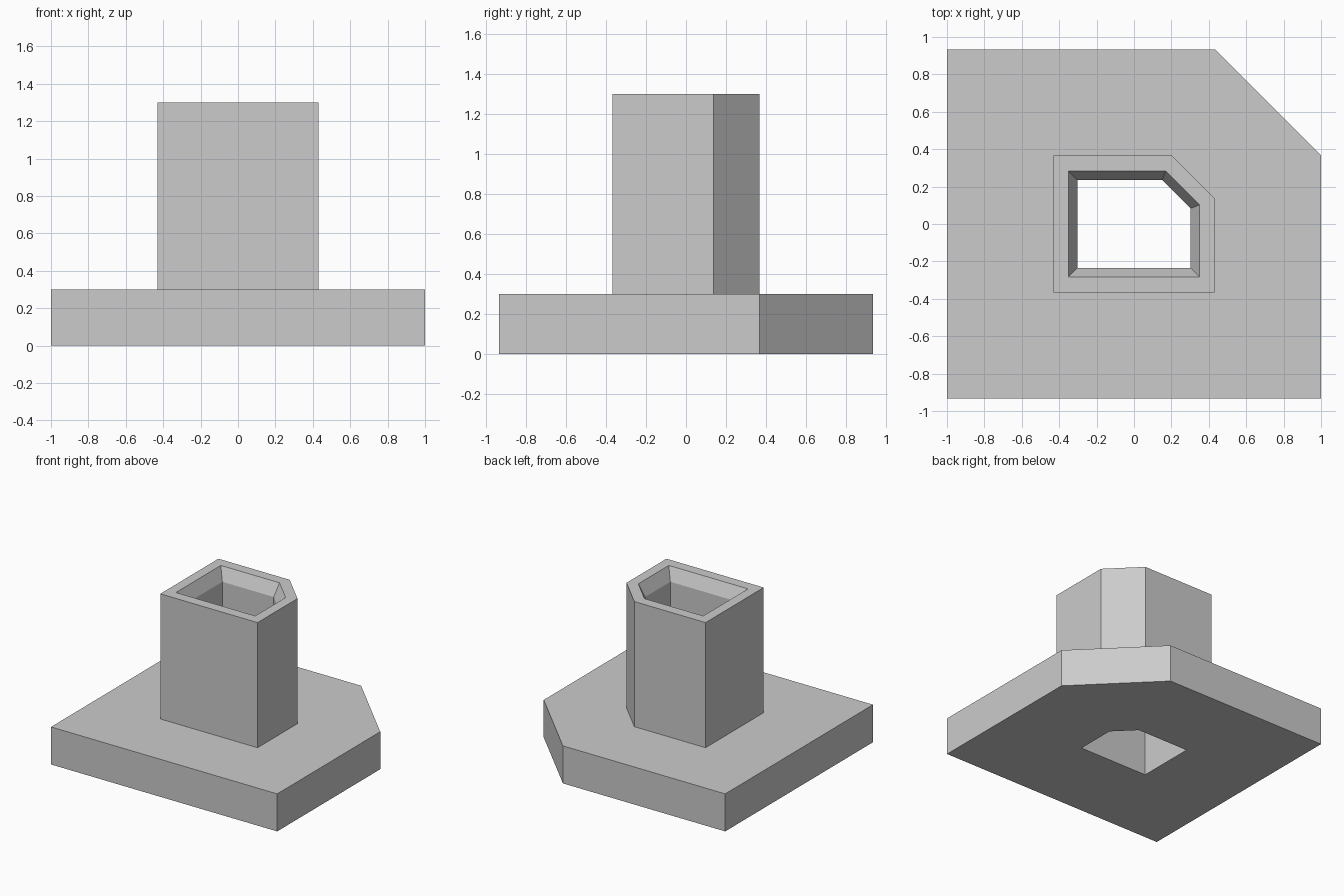
import bpy
import bmesh

cube = bpy.data.objects.get("Cube")
if cube:
    bpy.data.objects.remove(cube, do_unlink=True)

grey = bpy.data.materials.new("plain grey")
grey.use_nodes = True
grey.diffuse_color = (0.6, 0.6, 0.6, 1)
grey.node_tree.nodes["Principled BSDF"].inputs["Base Color"].default_value = grey.diffuse_color


def outline(half_x, half_y, cut, z):
    """Rectangle with its back left corner cut at 45 degrees, at height z."""
    return [(-half_x, -half_y, z), (half_x, -half_y, z),
            (half_x, half_y - cut, z), (half_x - cut, half_y, z),
            (-half_x, half_y, z)]


def loft(name, rings):
    """Join successive outlines with flat walls."""
    bm = bmesh.new()
    loops = [[bm.verts.new(p) for p in ring] for ring in rings]
    for a, b in zip(loops, loops[1:]):
        for i in range(len(a)):
            j = (i + 1) % len(a)
            bm.faces.new((a[i], a[j], b[j], b[i]))
    mesh = bpy.data.meshes.new(name)
    bm.to_mesh(mesh)
    bm.free()
    mesh.materials.append(grey)
    obj = bpy.data.objects.new(name, mesh)
    bpy.context.collection.objects.link(obj)
    return obj


base_top, column_top, bevel_depth = 0.3, 1.3, 0.1
bore = (0.303, 0.235, 0.152)
column = (0.43, 0.367, 0.23)
plate = (1.0, 0.933, 0.565)

# Base plate: underside around the bore, side walls, upper face up to the column
loft("base_plate", [
    outline(*bore, 0),
    outline(*plate, 0),
    outline(*plate, base_top),
    outline(*column, base_top),
])

# Hollow column: outer walls, rim, sloped mouth, bore running down through the base
loft("hollow_column", [
    outline(*column, base_top),
    outline(*column, column_top),
    outline(0.35, 0.283, 0.181, column_top),
    outline(*bore, column_top - bevel_depth),
    outline(*bore, 0),
])
